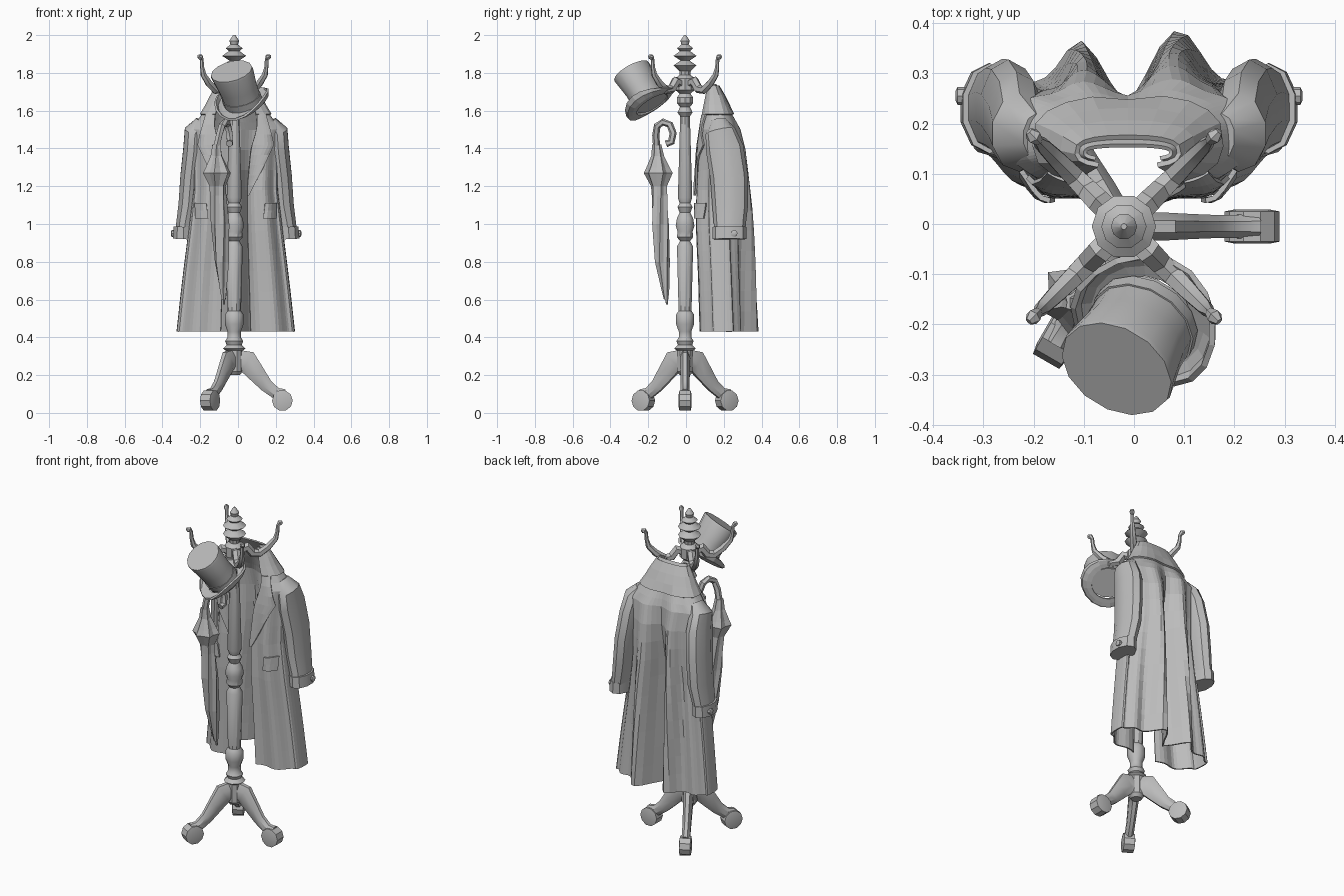
import bpy, bmesh
from math import sin, cos, pi, radians, exp
from mathutils import Vector, Matrix

if "Cube" in bpy.data.objects:
    bpy.data.objects.remove(bpy.data.objects["Cube"])

grey = bpy.data.materials.new("plain grey")
grey.use_nodes = True
COL = (0.5, 0.5, 0.5, 1)
grey.diffuse_color = COL
grey.node_tree.nodes["Principled BSDF"].inputs["Base Color"].default_value = COL
POLE = Vector((-0.02, -0.005, 0))


def loft(name, rings, closed=True, caps=True, thick=0, smooth=0):
    """Skin a list of point rings; open rings make a sheet."""
    bm = bmesh.new()
    vs = [[bm.verts.new(p) for p in r] for r in rings]
    n = len(rings[0])
    for a, b in zip(vs, vs[1:]):
        for i in range(n if closed else n - 1):
            j = (i + 1) % n
            bm.faces.new((a[i], a[j], b[j], b[i]))
    if closed and caps:
        bm.faces.new(vs[0][::-1])
        bm.faces.new(vs[-1])
    bmesh.ops.recalc_face_normals(bm, faces=bm.faces)
    me = bpy.data.meshes.new(name)
    bm.to_mesh(me)
    bm.free()
    ob = bpy.data.objects.new(name, me)
    bpy.context.collection.objects.link(ob)
    me.materials.append(grey)
    if thick:
        mod = ob.modifiers.new("thickness", "SOLIDIFY")
        mod.thickness, mod.offset = thick, 0
    if smooth:
        me.shade_smooth()
        me.set_sharp_from_angle(angle=radians(smooth))
    return ob


def lathe(name, profile, matrix, n=10, squash=1):
    rings = [[matrix @ Vector((r * cos(2 * pi * i / n), squash * r * sin(2 * pi * i / n), z))
              for i in range(n)] for z, r in profile]
    return loft(name, rings, smooth=35)


def sweep(name, path, side, n=8):
    """Sweep an ellipse along (point, half width, half height)."""
    pts = [Vector(p[0]) for p in path]
    rings = []
    for i, (p, w, h) in enumerate(path):
        t = (pts[min(i + 1, len(pts) - 1)] - pts[max(i - 1, 0)]).normalized()
        s = (side - t * side.dot(t)).normalized()
        u = t.cross(s)
        rings.append([pts[i] + s * w * cos(2 * pi * k / n + pi / n) + u * h * sin(2 * pi * k / n + pi / n)
                      for k in range(n)])
    return loft(name, rings, smooth=35)


def lerp(table, z):
    """Interpolate rows (z, a, b, ...) given in rising z."""
    for a, b in zip(table, table[1:]):
        if z <= b[0]:
            f = max(0, (z - a[0]) / (b[0] - a[0]))
            return [p + (q - p) * f for p, q in zip(a[1:], b[1:])]
    return table[-1][1:]


# Turned pole with rings and finial
lathe("pole", [(.2, .03), (.22, .045), (.33, .045), (.34, .06), (.36, .04), (.38, .048), (.4, .035),
               (.43, .035), (.47, .05), (.52, .05), (.54, .036), (.88, .045), (.91, .028), (.93, .045),
               (.96, .042), (.99, .052), (1.03, .045), (1.06, .03), (1.09, .042), (1.11, .03),
               (1.14, .04), (1.57, .027), (1.59, .042), (1.62, .028), (1.64, .045), (1.67, .045),
               (1.69, .03), (1.71, .055), (1.77, .055), (1.79, .03), (1.81, .032), (1.84, .064),
               (1.865, .025), (1.89, .064), (1.915, .028), (1.93, .045), (1.95, .02), (1.97, .026),
               (2, .006)], Matrix.Translation(POLE))

# Three scrolled legs
for k in range(3):
    a = 2 * pi * k / 3
    d, side = Vector((cos(a), sin(a), 0)), Vector((-sin(a), cos(a), 0))
    leg = [(.02, .27, .03, .07), (.07, .27, .03, .065), (.12, .205, .027, .05), (.17, .145, .025, .038),
           (.22, .105, .025, .033), (.26, .09, .03, .04)]
    sweep("leg", [(POLE + d * r + Vector((0, 0, z)), w, h) for r, z, w, h in leg], side)
    m = Matrix.Translation(POLE + d * .255 + Vector((0, 0, .065))) @ Matrix.Rotation(a, 4, "Z") @ Matrix.Rotation(pi / 2, 4, "X")
    lathe("foot", [(-.034, .035), (-.03, .055), (.03, .055), (.034, .035)], m)

# Four curled hooks
for k in range(4):
    a = pi / 4 + k * pi / 2
    d, side = Vector((cos(a), sin(a), 0)), Vector((-sin(a), cos(a), 0))
    hook = [(.03, 1.74, .028), (.07, 1.755, .027), (.1, 1.715, .025), (.14, 1.71, .023), (.19, 1.745, .02),
            (.23, 1.79, .016), (.24, 1.83, .011), (.243, 1.87, .01), (.255, 1.885, .016), (.268, 1.89, .008)]
    sweep("hook", [(POLE + d * r + Vector((0, 0, z)), w, w) for r, z, w in hook], side, 6)

# Top hat tipped on the front left hook
axis = Vector((-.07, -.115, .185)).normalized()
hat = Matrix.Translation((.03, -.182, 1.637)) @ axis.to_track_quat("Z", "Y").to_matrix().to_4x4()
lathe("hat_crown", [(0, .105), (.1, .107), (.2, .12), (.212, .118)], hat, 14, .84)
lathe("hat_band", [(.012, .109), (.045, .11)], hat, 14, .84)
brim = []
for r, lift in ((.095, 0), (.12, .1), (.14, .45), (.146, 1)):
    brim.append([hat @ Vector((r * cos(t), r * sin(t), lift * .05 * cos(t) ** 2))
                 for t in [2 * pi * i / 18 for i in range(18)]])
loft("hat_brim", brim, caps=False, thick=.012)

# Furled umbrella with a pleated canopy
canopy = [(.6, -.075, -.105, .012), (.66, -.078, -.11, .022), (.8, -.085, -.125, .04), (1, -.095, -.135, .049),
          (1.15, -.105, -.14, .044), (1.2, -.108, -.143, .044), (1.27, -.112, -.147, .078),
          (1.3, -.113, -.148, .062), (1.36, -.115, -.15, .034), (1.42, -.115, -.155, .024)]
rings = []
for z, x, y, r in canopy:
    rings.append([(x + r * f * cos(t), y + r * f * sin(t), z)
                  for i in range(12)
                  for t, f in [(2 * pi * i / 12 + z * 1.5, 1 if i % 2 else .76)]])
loft("umbrella_canopy", rings)
crook = [(-.115, -.155, 1.4), (-.1, -.16, 1.47), (-.085, -.152, 1.52), (-.068, -.12, 1.54), (-.055, -.085, 1.525),
         (-.045, -.068, 1.48), (-.042, -.078, 1.435), (-.045, -.105, 1.425)]
sweep("umbrella_handle", [(p, .019, .019) for p in crook], Vector((1, 0, 0)), 6)
sweep("umbrella_tip", [((-.073, -.1, .575), .006, .006), ((-.078, -.11, .68), .012, .012)], Vector((1, 0, 0)), 6)

# Coat shape: height, half width, half depth, centre y, half gap angle
COAT = [(.43, .31, .145, .215, .2), (.7, .28, .142, .205, .2), (1, .242, .142, .192, .2), (1.2, .218, .134, .186, .22),
        (1.4, .222, .12, .182, .3), (1.5, .245, .1, .178, .4), (1.54, .205, .088, .172, .5),
        (1.6, .16, .068, .162, .65), (1.67, .125, .043, .154, .75), (1.74, .085, .014, .142, .8)]


def coat(z, a, off=0):
    """Point on the coat, where angle 0 faces the front."""
    rx, ry, cy, g = lerp(COAT, z)
    s, c = sin(a), cos(a)
    front = 1 if c > 0 else -1
    drop = max(0, min(1, (1.62 - z) / .5))
    x = (rx + off) * (abs(s) ** .85) * (1 if s > 0 else -1)
    if c > 0:
        fold = drop * .014 * cos(9 * a)
    else:
        # Two hanging pleats with a hollow between them
        ry *= 1 - .42 * drop
        fold = drop * (.055 * exp(-((x + .095) / .038) ** 2) + .075 * exp(-((x - .1) / .055) ** 2)
                       - .06 * exp(-(x / .035) ** 2) + .01 * cos(11 * a))
    y = (ry + off) * abs(c) ** .7 + fold * min(1, abs(c) * 4)
    return Vector((x - .012, cy - y * front, z))


def patch(name, zs, span, off, thick, n=6):
    """Sheet lying on the coat between two angles given by height."""
    rings = []
    for z in zs:
        a0, a1 = span(z)
        rings.append([coat(z, a0 + (a1 - a0) * i / n, off) for i in range(n + 1)])
    return loft(name, rings, closed=False, thick=thick)


def steps(lo, hi, n):
    return [lo + (hi - lo) * i / n for i in range(n + 1)]


# Coat body, open at the front
def body(z):
    g = lerp(COAT, z)[3]
    return g, 2 * pi - g


patch("coat_body", steps(.43, 1.5, 10) + [1.54, 1.6, 1.67, 1.74], body, 0, .008, 72)

# Turned collar around the neck
patch("coat_collar", steps(1.58, 1.73, 3), lambda z: (.55, 2 * pi - .55), .011, .01, 16)

LAPEL = [(1.15, .02), (1.42, .62), (1.46, .5), (1.49, .3), (1.58, .35)]
for s in (1, -1):
    # Lapel and pocket flap
    patch("lapel", steps(1.15, 1.58, 8),
          lambda z: (s * lerp(COAT, z)[3] * .95, s * (lerp(COAT, z)[3] + lerp(LAPEL, z)[0])), .014, .01)
    patch("pocket_flap", steps(1.03, 1.11, 2), lambda z: (s * (.55 + (z - 1.03)), s * (.95 + (z - 1.03))), .014, .01, 4)

    # Sleeve with cuff and button
    sleeve = [((.185, .175, 1.545), .03, .045), ((.218, .182, 1.49), .058, .08), ((.224, .205, 1.4), .058, .1),
              ((.24, .228, 1.25), .058, .1), ((.252, .234, 1.1), .056, .095), ((.27, .232, 1), .05, .085),
              ((.277, .23, .93), .05, .083)]
    sweep("sleeve", [((s * x - .01, y, z), w, h) for (x, y, z), w, h in sleeve], Vector((1, 0, 0)), 10)
    cuff = [((.277, .23, .985), .056, .09), ((.28, .23, .92), .058, .09)]
    sweep("cuff", [((s * x - .01, y, z), w, h) for (x, y, z), w, h in cuff], Vector((1, 0, 0)), 10)
    m = Matrix.Translation((s * .333 - .01, .255, .95)) @ Matrix.Rotation(s * pi / 2, 4, "Y")
    lathe("cuff_button", [(-.01, .018), (.008, .018), (.012, .01)], m, 8)
